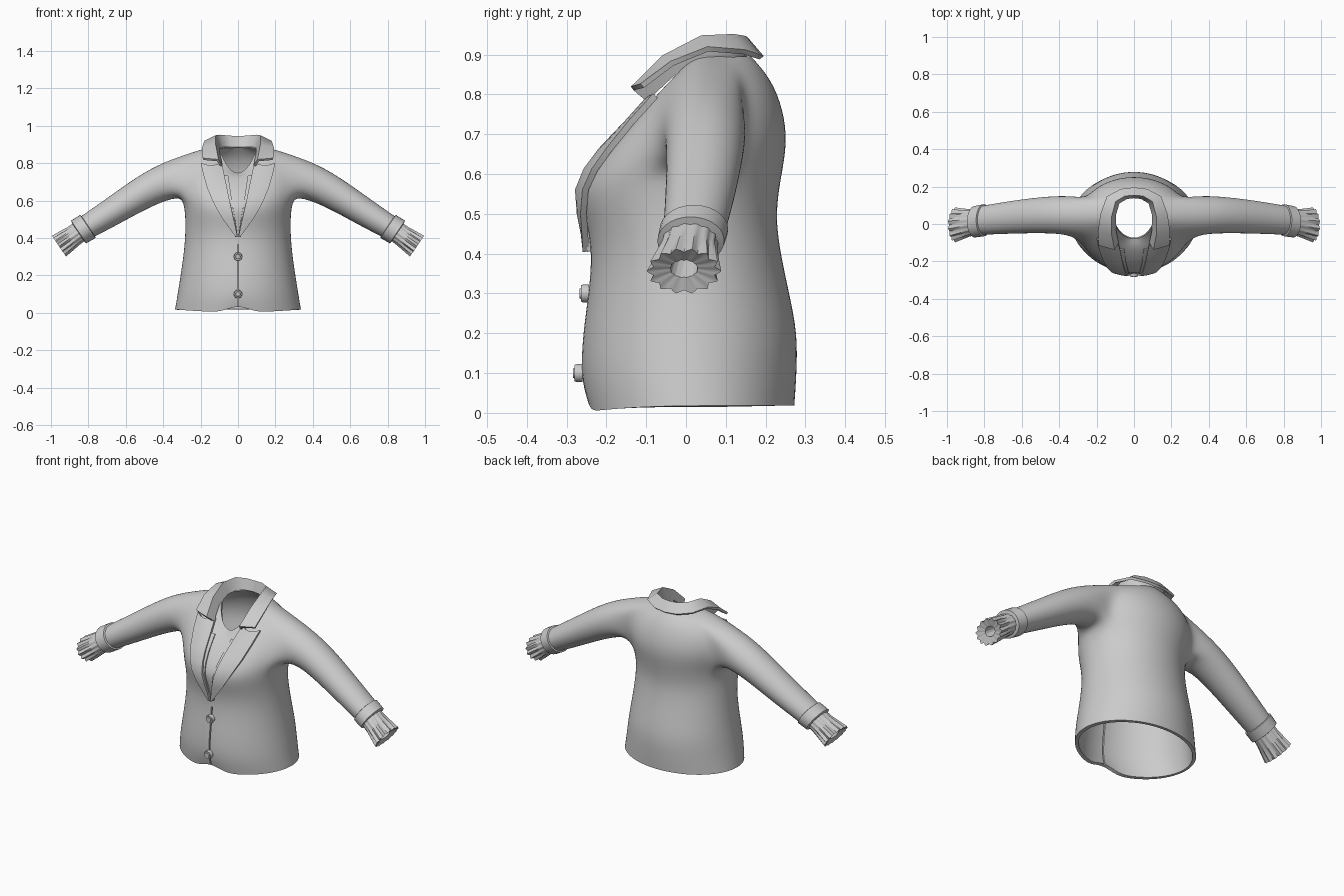
import bpy, bmesh, math
from mathutils import Vector
from mathutils.bvhtree import BVHTree

if "Cube" in bpy.data.objects:
    bpy.data.objects.remove(bpy.data.objects["Cube"])

grey = bpy.data.materials.new("cloth_grey")
grey.diffuse_color = (0.6, 0.6, 0.6, 1)
grey.use_nodes = True
grey.node_tree.nodes["Principled BSDF"].inputs["Base Color"].default_value = grey.diffuse_color


def make(name, verts, faces):
    me = bpy.data.meshes.new(name)
    me.from_pydata([tuple(v) for v in verts], [], faces)
    me.materials.append(grey)
    ob = bpy.data.objects.new(name, me)
    bpy.context.collection.objects.link(ob)
    return ob


def mod(ob, kind, **kw):
    m = ob.modifiers.new(kind.lower(), kind)
    for k, v in kw.items():
        setattr(m, k, v)


def finish(ob, angle=35):
    bpy.ops.object.select_all(action='DESELECT')
    bpy.context.view_layer.objects.active = ob
    ob.select_set(True)
    bpy.ops.object.convert(target='MESH')
    bpy.ops.object.shade_smooth_by_angle(angle=math.radians(angle))


def grid_faces(rows, cols, wrap=False):
    return [(r * cols + c, r * cols + (c + 1) % cols,
             (r + 1) * cols + (c + 1) % cols, (r + 1) * cols + c)
            for r in range(rows - 1) for c in range(cols if wrap else cols - 1)]


def sleeve_ring(cx, cy, cz, ry, rz, slope, n, phase=0.0, lobes=0, amp=0.0):
    """Ellipse around the sleeve axis, which falls at the given slope angle."""
    ux, uz = math.sin(slope), math.cos(slope)
    out = []
    for k in range(n):
        a = phase + k * math.tau / n
        f = 1 + amp * math.cos(lobes * a)
        s = math.sin(a) * rz * f
        out.append(Vector((cx + ux * s, cy + math.cos(a) * ry * f, cz + uz * s)))
    return out


# Body: tilted rings (half width, front y, front z, back y, back z, side z)
N = 24
body_rings = [(.34, -.25, .003, .275, .018, .018), (.326, -.268, .09, .281, .1, .1),
              (.31, -.262, .2, .283, .2, .2), (.295, -.247, .3, .262, .3, .3),
              (.285, -.238, .4, .24, .4, .4), (.283, -.252, .48, .226, .5, .5),
              (.292, -.275, .56, .243, .6, .59), (.315, -.232, .63, .257, .68, .69),
              (.285, -.18, .685, .247, .76, .80), (.20, -.125, .73, .215, .84, .875),
              (.11, -.08, .745, .165, .895, .895)]
verts = []
for hw, yf, zf, yb, zb, zs in body_rings:
    for c in range(N):
        a = c * math.tau / N
        s = math.sin(a)
        z = zs + ((zb if s > 0 else zf) - zs) * s * s
        verts.append(Vector((hw * math.cos(a), (yf + yb) / 2 + (yb - yf) / 2 * s, z)))
verts[18].z = .045                                   # small notch at the front hem

faces = []
for r in range(len(body_rings) - 1):
    for c in range(N):
        arm_hole = 6 <= r <= 8 and (c in (22, 23, 0, 1) or c in (10, 11, 12, 13))
        if not arm_hole:
            d = (c + 1) % N
            faces.append((r * N + c, r * N + d, (r + 1) * N + d, (r + 1) * N + c))

# Sleeves grow out of the arm holes
hole = ([(6, c) for c in range(-2, 3)] + [(7, 2), (8, 2)] +
        [(9, c) for c in range(2, -3, -1)] + [(8, -2), (7, -2)])
stations = [(.36, .05, .715, .106, .103, .46), (.5, .048, .65, .099, .09, .5),
            (.66, .036, .548, .09, .078, .56), (.81, .02, .457, .08, .067, .58),
            (.845, .016, .435, .076, .063, .58)]
for side in (1, -1):
    prev = [r * N + (c if side > 0 else 12 - c) % N for r, c in hole]
    for st in stations:
        ring = sleeve_ring(*st, 14, phase=-math.pi / 2 - 2 * math.tau / 14)
        start = len(verts)
        verts += [Vector((v.x * side, v.y, v.z)) for v in ring]
        cur = list(range(start, start + 14))
        for k in range(14):
            q = (prev[k], prev[(k + 1) % 14], cur[(k + 1) % 14], cur[k])
            faces.append(q if side > 0 else q[::-1])
        prev = cur
body = make("jacket_body", verts, faces)
mod(body, 'SUBSURF', levels=2, render_levels=2)
mod(body, 'SOLIDIFY', thickness=.018, offset=-1)

# Front slit between the two halves
bpy.ops.mesh.primitive_cube_add(size=1, location=(0, -.25, .2))
cutter = bpy.context.object
cutter.name = "slit_cutter"
cutter.scale = (.007, .14, .33)
mod(body, 'BOOLEAN', operation='DIFFERENCE', object=cutter, solver='EXACT')
finish(body)
bpy.data.objects.remove(cutter)
tree = BVHTree.FromObject(body, bpy.context.evaluated_depsgraph_get())


def front_y(x, z):
    hit = tree.ray_cast(Vector((x, -1, z)), Vector((0, 1, 0)))[0]
    return hit.y if hit else -.09


def front_plate(name, rows, lift, thick, cols=5, notch=0.0):
    """Plate laid on the chest, rows of (z, inner x, outer x)."""
    vs = []
    for i, (z, xi, xo) in enumerate(rows):
        for c in range(cols):
            t = c / (cols - 1)
            x = xi + (xo - xi) * t
            zz = z - (notch * math.sin(math.pi * t) if i == len(rows) - 1 else 0)
            vs.append((x, front_y(x, zz) - lift, zz))
    ob = make(name, vs, grid_faces(len(rows), cols))
    mod(ob, 'SOLIDIFY', thickness=thick, offset=0)
    mod(ob, 'MIRROR')
    finish(ob)


# Lapels and the narrow facing that peeks out beside them
lapel = [(.405, .003, .01), (.45, .011, .042), (.5, .022, .078), (.56, .036, .115),
         (.61, .047, .14), (.66, .058, .162), (.73, .073, .183), (.797, .088, .198)]
front_plate("lapel", lapel, .012, .016, notch=.014)
front_plate("inner_facing", [(z, xi * .72, xi + .012) for z, xi, xo in lapel[:-1]],
            .004, .01, cols=3)

# Collar: inner edge, fold and outer edge from the front tip round to the back
collar = [((.088, -.10, .785), (.108, -.135, .815), (.187, -.11, .822)),
          ((.103, -.03, .85), (.122, -.055, .893), (.19, -.035, .878)),
          ((.103, .05, .88), (.122, .04, .942), (.176, .055, .914)),
          ((.083, .115, .885), (.1, .12, .945), (.142, .145, .907)),
          ((.04, .14, .885), (.05, .15, .94), (.07, .182, .895)),
          ((0, .145, .885), (0, .155, .938), (0, .19, .892))]
ob = make("collar", [p for row in collar for p in row], grid_faces(len(collar), 3))
mod(ob, 'SOLIDIFY', thickness=.014, offset=0)
mod(ob, 'MIRROR', use_clip=True)
finish(ob, 50)


def mirrored_tube(name, rings, n, angle, **kw):
    vs = [v for ring in rings for v in sleeve_ring(*ring[:6], n, **dict(kw, amp=ring[6]))]
    ob = make(name, vs, grid_faces(len(rings), n, True))
    mod(ob, 'MIRROR')
    finish(ob, angle)


# Cuff bands
S = .59
mirrored_tube("cuff", [(.80, .02, .463, .076, .062, S, 0), (.803, .02, .461, .086, .074, S, 0),
                       (.852, .012, .432, .084, .073, S, 0),
                       (.856, .012, .429, .06, .05, S, 0)], 28, 35)

# Ruffles: fluted flare folding back to a small wrist opening
mirrored_tube("ruffle", [(.835, .012, .442, .068, .056, S, .02),
                         (.88, .006, .41, .07, .056, S, .05),
                         (.92, 0, .382, .078, .06, S, .07),
                         (.957, -.005, .356, .086, .063, S, .09),
                         (.948, -.005, .362, .034, .026, S, .03),
                         (.87, .006, .417, .03, .024, S, 0)], 56, 50, lobes=14)

# Buttons: rim with a small raised centre
for i, z in enumerate((.1, .3)):
    prof = [(.001, .012), (.012, .012), (.014, .008), (.021, .008), (.023, .003), (.023, -.012)]
    y0 = front_y(.03, z) - .012
    vs = [(r * math.cos(k * math.tau / 14), y0 - h, z + r * math.sin(k * math.tau / 14))
          for r, h in prof for k in range(14)]
    ob = make("button_%d" % (i + 1), vs,
              grid_faces(len(prof), 14, True) + [tuple(range(14))])
    bm = bmesh.new()
    bm.from_mesh(ob.data)
    bmesh.ops.recalc_face_normals(bm, faces=bm.faces)
    bm.to_mesh(ob.data)
    bm.free()
    finish(ob)
